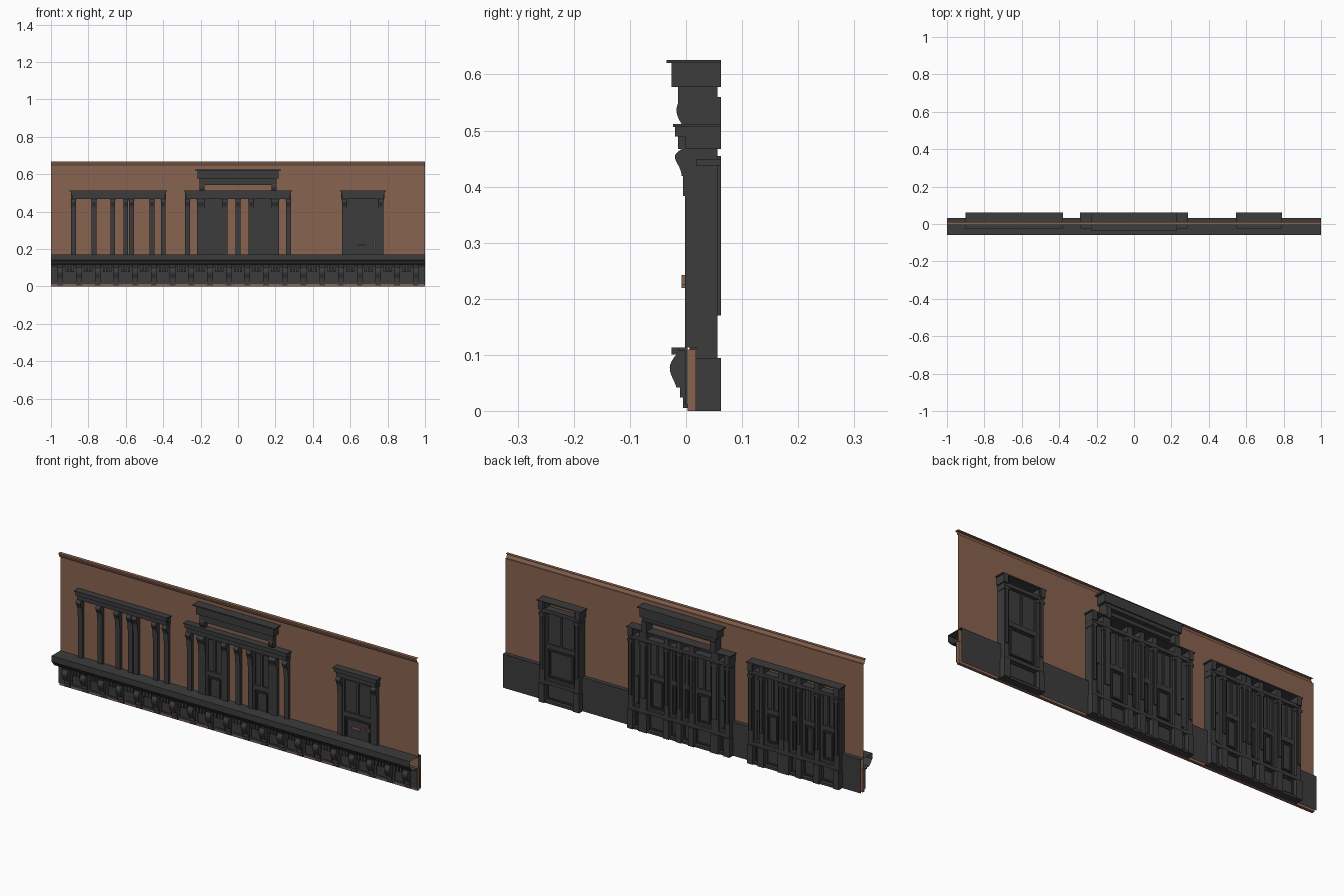
import bpy, bmesh
from math import sin, pi

cube = bpy.data.objects.get("Cube")
if cube:
    bpy.data.objects.remove(cube, do_unlink=True)


def make_material(name, colour):
    material = bpy.data.materials.new(name)
    material.use_nodes = True
    material.diffuse_color = (*colour, 1)
    shader = material.node_tree.nodes["Principled BSDF"]
    shader.inputs["Base Color"].default_value = (*colour, 1)
    return material


dark = make_material("charcoal paint", (0.045, 0.045, 0.045))
brown = make_material("brown plaster", (0.25, 0.125, 0.08))

# shared levels and depths
end = 1
floor = 0
step = 0.006
wall_y = 0.012
wall_top = 0.668
wall_back = 0.033
front = -0.002
back = 0.0625
waist = 0.113
sill = 0.17
sill_front = -0.058
head = 0.467
cap_top = 0.512
pier_width = 0.026


def finish(name, bm, material):
    bmesh.ops.recalc_face_normals(bm, faces=bm.faces)
    mesh = bpy.data.meshes.new(name)
    bm.to_mesh(mesh)
    bm.free()
    mesh.materials.append(material)
    ob = bpy.data.objects.new(name, mesh)
    bpy.context.collection.objects.link(ob)


def add_box(bm, left, right, near, far, low, high):
    for v in bmesh.ops.create_cube(bm, size=1)["verts"]:
        v.co.x = right if v.co.x > 0 else left
        v.co.y = far if v.co.y > 0 else near
        v.co.z = high if v.co.z > 0 else low


def add_profile(bm, left, right, points, closed=True):
    # extrude a side profile along x
    rows = [[bm.verts.new((x, y, z)) for y, z in points] for x in (left, right)]
    edges = list(zip(*rows))
    if closed:
        edges.append(edges[0])
        for row in rows:
            bm.faces.new(row)
    for (a, b), (c, d) in zip(edges, edges[1:]):
        bm.faces.new((a, c, d, b))


def add_scroll(bm, left, right, face, bulge, low, high, power):
    # bracket that swells towards its top
    count = 10
    points = [(wall_y, high), (wall_y, low)]
    for i in range(count + 1):
        t = i / count
        points.append((face - bulge * sin(pi * t ** power), low + t * (high - low)))
    add_profile(bm, left, right, points)


def add_frame(bm, left, right, near, far, low, high, width):
    # four bars around a recessed panel
    add_box(bm, left, left + width, near, far, low, high)
    add_box(bm, right - width, right, near, far, low, high)
    add_box(bm, left + width, right - width, near, far, low, low + width)
    add_box(bm, left + width, right - width, near, far, high - width, high)


# wall sheet with a small crown moulding
bm = bmesh.new()
crown = wall_top - 4 * step
add_profile(bm, -end, end, [(wall_y, waist), (wall_y, crown), (wall_y - step, crown),
                            (front, wall_top - step), (front - step / 2, wall_top - step),
                            (front - step / 2, wall_top), (wall_y, wall_top)], False)
finish("wall", bm, brown)

# brown core of the low wall
bm = bmesh.new()
core_front, core_back = step / 2, wall_y + step
add_box(bm, -end, end, core_front, core_back, floor, waist - step / 2)
finish("wall_core", bm, brown)

# open sill moulding wrapping over the low wall to its back
bm = bmesh.new()
lip = sill - 5 * step
add_profile(bm, -end, end, [(wall_back, floor), (wall_back, sill), (sill_front, sill),
                            (sill_front, lip), (sill_front + step, lip - step),
                            (sill_front + 2 * step, waist + 2 * step),
                            (sill_front + 4 * step, waist), (core_front, waist)], False)
finish("sill_moulding", bm, dark)

# frieze of corbels, framed panels and dentils below the sill
bm = bmesh.new()
base = 2 * step
corbel_top = waist - 2 * step
add_box(bm, -end, end, front, core_front, base, waist)
add_box(bm, -end, end, front - 2 * step, core_front, waist - step, waist)
corbels = 20
spacing = 2 * end / corbels
half = 0.015
for i in range(corbels):
    x = spacing * (i + 0.5) - end
    left, right = x - half, x + half
    add_box(bm, left, right, front - step / 2, core_front, floor + step, 4 * step)
    add_box(bm, left, right, front - 1.5 * step, core_front, 4 * step, 7 * step)
    add_scroll(bm, left, right, front - 2.5 * step, 2 * step, 7 * step, corbel_top, 1.3)
    add_box(bm, left, right, front - 4 * step, core_front, corbel_top, waist)
    if i < corbels - 1:
        add_frame(bm, right + step, left + spacing - step, front - step / 2, front,
                  base + step, corbel_top - 2 * step, step)
        for k in (1, 2, 3):
            dentil = x + spacing * (k + 1) / 6
            add_box(bm, dentil - step, dentil + step, front - 2 * step, front,
                    corbel_top - 4 * step, waist)
finish("frieze", bm, dark)


def add_leaf(name, left, right, full_depth):
    # door leaf, panelled on the back and, where it shows, on the front
    bm = bmesh.new()
    middle = (left + right) / 2
    rear = back - 4 * step
    face = step if full_depth else wall_back - step
    rail = waist + sill
    add_box(bm, left, right, face, rear, base, head)
    sides = [(rear, rear + step)]
    if full_depth:
        sides.append((face - step, face))
    for near, far in sides:
        add_frame(bm, left, right, near, far, rail, head, 2 * step)
        add_frame(bm, left, right, near, far, waist, rail, 2 * step)
        add_frame(bm, left + 3 * step, right - 3 * step, near, far,
                  waist + 3 * step, rail - 3 * step, step)
        add_box(bm, middle - step, middle + step, near, far, rail, head)
    add_frame(bm, left + step, right - step, rear, rear + step, 3 * step, waist - 3 * step, step)
    finish(name, bm, dark)


def add_bay(name, left, right, piers, shown_leaves):
    sides = [(x - width / 2, x + width / 2) for x, width in piers]
    # piers with a scroll in front and a plinth behind
    bm = bmesh.new()
    for a, b in sides:
        add_box(bm, a, b, front, back - step, waist, cap_top - step)
        add_box(bm, a + step, b - step, front, back, sill, head - 2 * step)
        add_scroll(bm, a, b, front - step, 2 * step, head - 8 * step, head, 2)
        add_box(bm, a, b, front - step / 2, front, head - 14 * step, head - 8 * step)
        add_box(bm, a - step / 2, b + step / 2, core_back, back, floor, waist - 3 * step)
        add_box(bm, a - step / 2, b + step / 2, core_back, back, head - 5 * step, head - 3 * step)
    finish(name + "_piers", bm, dark)
    # rails across the back
    bm = bmesh.new()
    for low, high in ((floor, base), (waist - 3 * step, waist), (head - base, head + step)):
        add_box(bm, sides[0][0], sides[-1][1], core_back, back - step, low, high)
    finish(name + "_rails", bm, dark)
    # stepped entablature, open at the back
    bm = bmesh.new()
    middle = (head + cap_top) / 2
    for a, b, inset in ((head, middle, 2 * step), (middle, cap_top - step, step)):
        add_box(bm, left + inset, right - inset, front - 4 * step + inset, wall_y, a, b)
    for a in (left + step, right - step - pier_width):
        add_box(bm, a, a + pier_width, front, back, head, cap_top - step)
    add_box(bm, left, right, front - 3.5 * step, back, cap_top - step, cap_top)
    finish(name + "_entablature", bm, dark)
    # leaves fill the bays between piers
    for i, (a, b) in enumerate(zip(sides, sides[1:])):
        if b[0] - a[1] > 3 * step:
            add_leaf(f"{name}_leaf_{i}", a[1], b[0], i in shown_leaves)


right_piers = [(x, pier_width) for x in (-0.88, -0.77, -0.67, -0.6, -0.57, -0.46, -0.4)]
add_bay("right_bay", -0.9, -0.38, right_piers, ())

half_piers = [(0.07, pier_width), (0.2, 0.04), (0.27, pier_width)]
centre_piers = [(-x, w) for x, w in half_piers[::-1]] + [(0, pier_width)] + half_piers
add_bay("centre_bay", -0.29, 0.29, centre_piers, (1, 4))

add_bay("left_doorway", 0.545, 0.79, [(x, pier_width) for x in (0.57, 0.765)], (0,))

# raised overdoor above the centre bay
bm = bmesh.new()
top = 0.626
neck = 0.56
frieze_top = neck + 3 * step
span = 0.205
for a in (-span, span - pier_width):
    add_box(bm, a, a + pier_width, front, back, cap_top, neck)
    add_scroll(bm, a, a + pier_width, front - step, 1.5 * step, cap_top, neck, 1)
add_box(bm, -span, span, front - 2 * step, wall_back, neck - 3 * step, neck)
add_box(bm, -span, span, front - 2 * step, back - step, neck, frieze_top)
add_box(bm, -span - 2 * step, span + 2 * step, front - 4 * step, back, frieze_top, top - step)
add_box(bm, -span - 4 * step, span + 4 * step, front - 5.5 * step, back, top - step, top)
finish("overdoor", bm, dark)

# mail slot and lever handle on the left door
bm = bmesh.new()
slot, lever, fitting_z = 0.66, 0.73, 0.225
add_box(bm, slot - 4 * step, slot + 4 * step, front - step, step, fitting_z - step, fitting_z)
add_box(bm, lever - 2 * step, lever + step, front - step, front, fitting_z + step, fitting_z + 2 * step)
add_box(bm, lever, lever + step, front - step, step, fitting_z, fitting_z + 3 * step)
finish("door_fittings", bm, brown)
